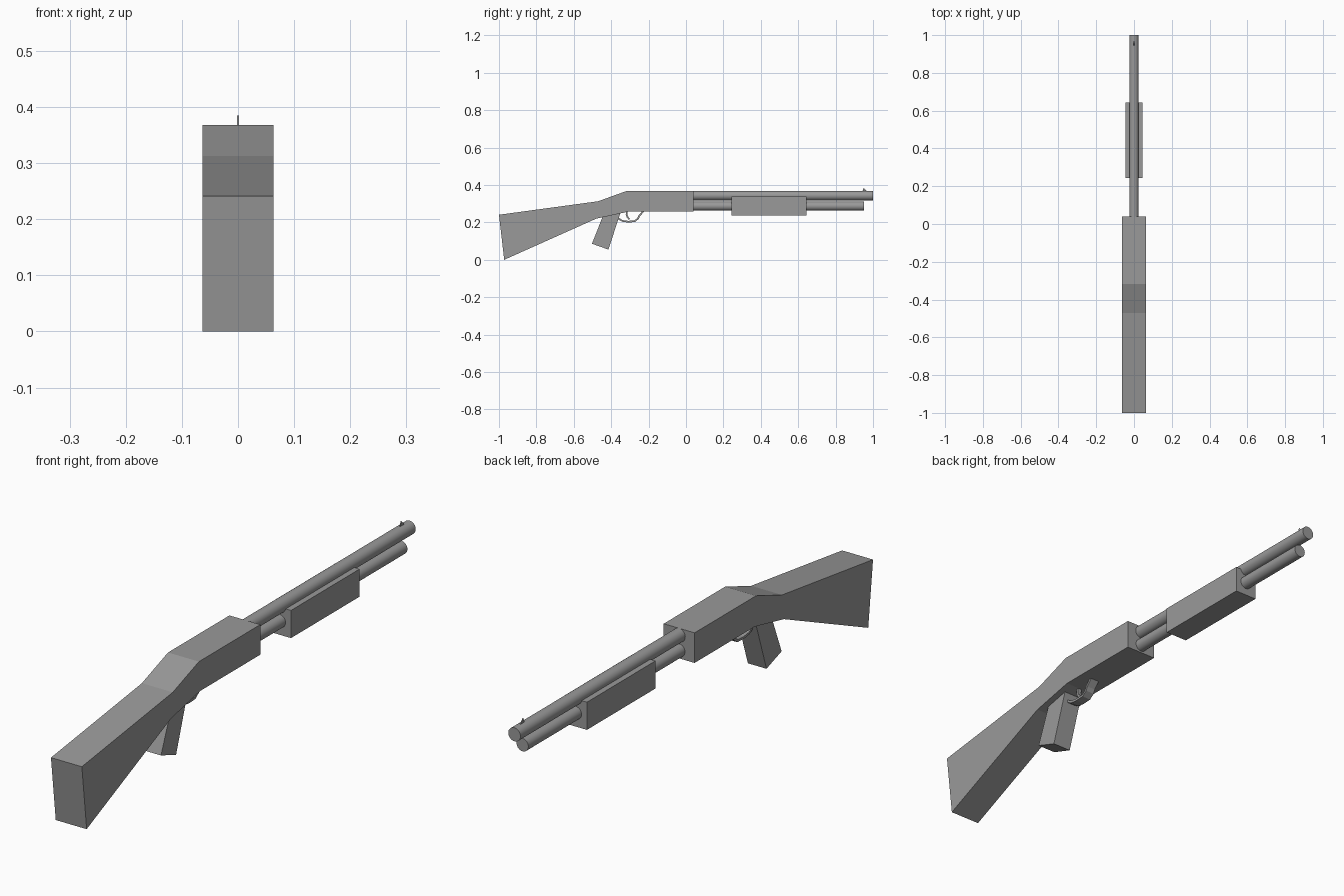
import bpy, math
from mathutils import Vector

if "Cube" in bpy.data.objects:
    bpy.data.objects.remove(bpy.data.objects["Cube"])


def material(name, value):
    m = bpy.data.materials.new(name)
    m.diffuse_color = (value, value, value, 1)
    m.use_nodes = True
    m.node_tree.nodes["Principled BSDF"].inputs["Base Color"].default_value = m.diffuse_color
    return m


GREY = material("mid grey", 0.32)


def add_mesh(name, verts, faces):
    me = bpy.data.meshes.new(name)
    me.from_pydata(verts, [], faces)
    me.materials.append(GREY)
    ob = bpy.data.objects.new(name, me)
    bpy.context.collection.objects.link(ob)
    return ob


def slab(name, profile, half):
    """Clockwise side outline (y, z) given a width along x."""
    n = len(profile)
    verts = [(x, y, z) for x in (-half, half) for y, z in profile]
    faces = [tuple(reversed(range(n))), tuple(range(n, 2 * n))]
    faces += [(i, (i + 1) % n, (i + 1) % n + n, i + n) for i in range(n)]
    ob = add_mesh(name, verts, faces)
    import_fix(ob)
    return ob


def import_fix(ob):
    """Make all faces point outward."""
    import bmesh
    bm = bmesh.new()
    bm.from_mesh(ob.data)
    bmesh.ops.recalc_face_normals(bm, faces=bm.faces)
    bm.to_mesh(ob.data)
    bm.free()


def strip(name, path, thick, half):
    """Bent strip of metal that follows a side path (y, z)."""
    pts = [Vector(p) for p in path]
    left, right = [], []
    for i, p in enumerate(pts):
        d = (pts[min(i + 1, len(pts) - 1)] - pts[max(i - 1, 0)]).normalized()
        side = Vector((-d.y, d.x)) * thick / 2
        left.append(p + side)
        right.append(p - side)
    return slab(name, [tuple(p) for p in left + right[::-1]], half)


def tube(name, y0, y1, z, radius):
    bpy.ops.mesh.primitive_cylinder_add(
        vertices=32, radius=radius, depth=y1 - y0,
        location=(0, (y0 + y1) / 2, z), rotation=(math.pi / 2, 0, 0))
    ob = bpy.context.object
    ob.name = name
    ob.data.materials.append(GREY)
    bpy.ops.object.shade_smooth_by_angle(angle=math.radians(35))
    return ob


# Stock and receiver in one body
slab("stock_and_receiver", [
    (-1.0, 0.241), (-0.47, 0.313), (-0.318, 0.368), (0.04, 0.368),
    (0.04, 0.257), (-0.31, 0.257), (-0.48, 0.22), (-0.972, 0.0)], 0.063)

# Hand grip
slab("hand_grip", [
    (-0.44, 0.245), (-0.35, 0.252), (-0.415, 0.055), (-0.503, 0.086)], 0.038)

# Barrel and the tube below it
tube("barrel", 0.0, 1.0, 0.343, 0.025)
tube("lower_tube", 0.0, 0.953, 0.287, 0.024)

# Sliding fore-end
slab("fore_end", [(0.243, 0.338), (0.643, 0.338), (0.643, 0.236), (0.243, 0.236)], 0.046)

# Guard and trigger
strip("trigger_guard", [
    (-0.365, 0.222), (-0.34, 0.208), (-0.31, 0.204), (-0.275, 0.206),
    (-0.257, 0.22), (-0.25, 0.235), (-0.228, 0.26)], 0.009, 0.018)
strip("trigger", [
    (-0.315, 0.26), (-0.318, 0.244), (-0.314, 0.23), (-0.303, 0.217)], 0.009, 0.008)

# Front sight
slab("front_sight", [(0.943, 0.366), (0.95, 0.385), (0.968, 0.366)], 0.0015)
